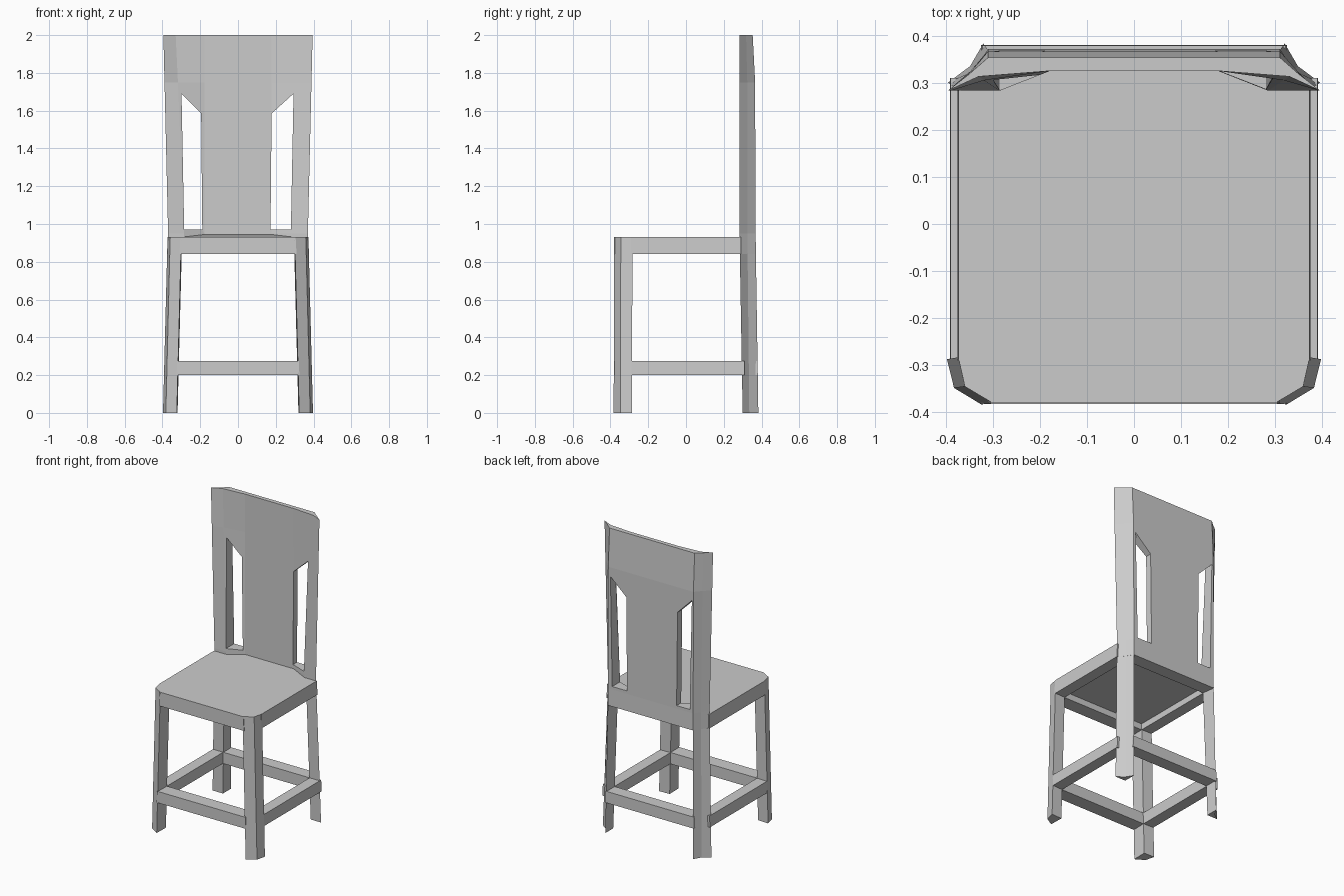
import bpy, bmesh

if "Cube" in bpy.data.objects:
    bpy.data.objects.remove(bpy.data.objects["Cube"])


def loft(name, sections):
    """Solid through matching rings of 3D points, listed bottom to top."""
    bm = bmesh.new()
    rings = [[bm.verts.new(p) for p in ring] for ring in sections]
    n = len(rings[0])
    bm.faces.new(rings[0])
    bm.faces.new(rings[-1])
    for a, b in zip(rings, rings[1:]):
        for i in range(n):
            j = (i + 1) % n
            bm.faces.new((a[i], a[j], b[j], b[i]))
    bmesh.ops.recalc_face_normals(bm, faces=bm.faces)
    me = bpy.data.meshes.new(name)
    bm.to_mesh(me)
    bm.free()
    ob = bpy.data.objects.new(name, me)
    bpy.context.collection.objects.link(ob)
    return ob


def ring(z, pts, s=1):
    return [(s * x, y, z) for x, y in pts]


def rect(z, x0, x1, y0, y1, s=1):
    return ring(z, [(x0, y0), (x1, y0), (x1, y1), (x0, y1)], s)


def symmetric(half):
    return half + [(-x, y) for x, y in reversed(half)]


for side, s in (("left", -1), ("right", 1)):
    # Splayed legs with chamfered outer corners
    loft(f"front_leg_{side}", [
        ring(0, [(.322, -.29), (.397, -.287), (.382, -.348), (.324, -.383)], s),
        ring(.93, [(.298, -.285), (.373, -.283), (.359, -.345), (.3, -.38)], s)])
    loft(f"rear_leg_{side}", [
        ring(0, [(.32, .30), (.395, .30), (.348, .335), (.32, .383)], s),
        ring(.84, [(.298, .285), (.373, .285), (.338, .326), (.31, .37)], s)])
    # Side rails
    loft(f"side_stretcher_{side}", [
        rect(.20, .317, .391, -.29, .31, s), rect(.275, .315, .389, -.29, .31, s)])
    loft(f"side_apron_{side}", [
        rect(.84, .30, .375, -.29, .29, s), rect(.93, .298, .373, -.29, .29, s)])

# Front and rear rails
loft("front_stretcher", [rect(.20, -.325, .325, -.382, -.29),
                         rect(.275, -.322, .322, -.382, -.29)])
loft("rear_stretcher", [rect(.20, -.325, .325, .296, .38),
                        rect(.275, -.322, .322, .295, .379)])
loft("front_apron", [rect(.84, -.31, .31, -.38, -.287),
                     rect(.93, -.305, .305, -.38, -.285)])
loft("rear_apron", [rect(.84, -.31, .31, .285, .35),
                    rect(.93, -.31, .31, .283, .35)])

# Seat panel, slightly raised at the middle of the back edge
outline = symmetric([(.30, -.38), (.359, -.345), (.373, -.283),
                     (.373, .283), (.285, .283), (.175, .327)])
top = [(x, y, .945 if y > .3 else .932) for x, y in outline]
loft("seat", [ring(.88, outline), top])


# Curved back panel, lofted through plan sections
def back_section(z, edge, bend, bend_y, mid, rear_x, rear_y):
    return ring(z, symmetric([
        (.178, .325), (bend, bend_y), (edge, .283), (mid, (.283 + rear_y) / 2),
        (rear_x, rear_y)]))


back = loft("back_panel", [
    back_section(.84, .373, .285, .283, .338, .31, .371),
    back_section(.95, .37, .285, .283, .337, .31, .368),
    back_section(1.75, .389, .318, .305, .347, .31, .366),
    back_section(2.0, .395, .33, .313, .35, .31, .353)])

# Two tall slots with slanted tops
for inner, outer in ((.172, .28), (-.189, -.285)):
    s = 1 if inner > 0 else -1
    profile = [(inner, .97), (outer, .97), (outer + s * .014, 1.69),
               (inner + s * .006, 1.585)]
    cutter = loft("slot_cutter", [[(x, y, z) for x, z in profile] for y in (.2, .5)])
    cutter.hide_render = True
    mod = back.modifiers.new("slot", "BOOLEAN")
    mod.operation = "DIFFERENCE"
    mod.solver = "EXACT"
    mod.object = cutter
    bpy.context.view_layer.objects.active = back
    bpy.ops.object.modifier_apply(modifier=mod.name)
    bpy.data.objects.remove(cutter)
